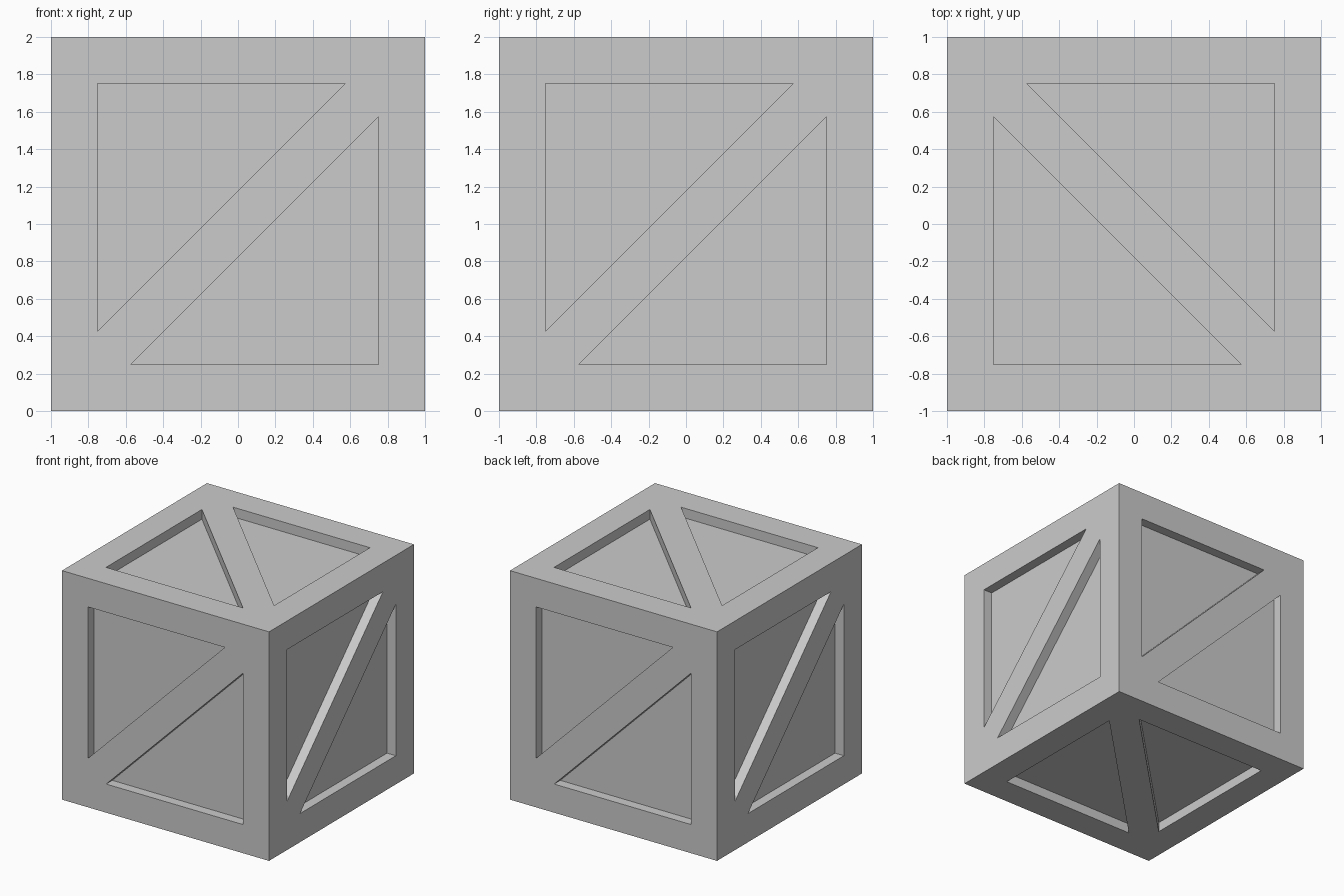
import bpy
import bmesh
from math import radians, sqrt
from mathutils import Matrix, Vector

if "Cube" in bpy.data.objects:
    bpy.data.objects.remove(bpy.data.objects["Cube"])

FRAME = 0.25      # border and brace width
DEPTH = 0.085     # recess of the panels
i = 1 - FRAME               # inner edge of the border
c = i - FRAME / sqrt(2)     # where the brace meets the border


def add_side(bm, rot):
    """One crate side: border, diagonal brace and two sunken triangular panels."""
    def verts(points, inset=0.0):
        return [bm.verts.new(rot @ Vector((u, -1 + inset, v))) for u, v in points]

    upper = [(-i, -c), (c, i), (-i, i)]
    lower = [(-c, -i), (i, -i), (i, c)]
    bl, br, tr, tl = verts([(-1, -1), (1, -1), (1, 1), (-1, 1)])
    u0, u1, u2 = rim_u = verts(upper)
    l0, l1, l2 = rim_l = verts(lower)

    # border strips and brace
    for face in ((bl, u0, u2, tl), (tl, u2, u1, tr), (tr, l2, l1, br),
                 (br, l1, l0, bl), (bl, l0, l2, tr, u1, u0)):
        bm.faces.new(face)

    # recess walls and panel floors
    for rim, pts in ((rim_u, upper), (rim_l, lower)):
        floor = verts(pts, DEPTH)
        bm.faces.new(floor)
        for k in range(3):
            n = (k + 1) % 3
            bm.faces.new((rim[k], rim[n], floor[n], floor[k]))


bm = bmesh.new()
# four upright sides
for k in range(4):
    add_side(bm, Matrix.Rotation(radians(90 * k), 3, 'Z'))
# top and bottom
for tilt in (-90, 90):
    add_side(bm, Matrix.Rotation(radians(90), 3, 'Z') @ Matrix.Rotation(radians(tilt), 3, 'X'))

bmesh.ops.remove_doubles(bm, verts=bm.verts, dist=1e-4)
bmesh.ops.recalc_face_normals(bm, faces=bm.faces)
bmesh.ops.translate(bm, verts=bm.verts, vec=(0, 0, 1))

mesh = bpy.data.meshes.new("crate")
bm.to_mesh(mesh)
bm.free()
bpy.context.collection.objects.link(bpy.data.objects.new("crate", mesh))
